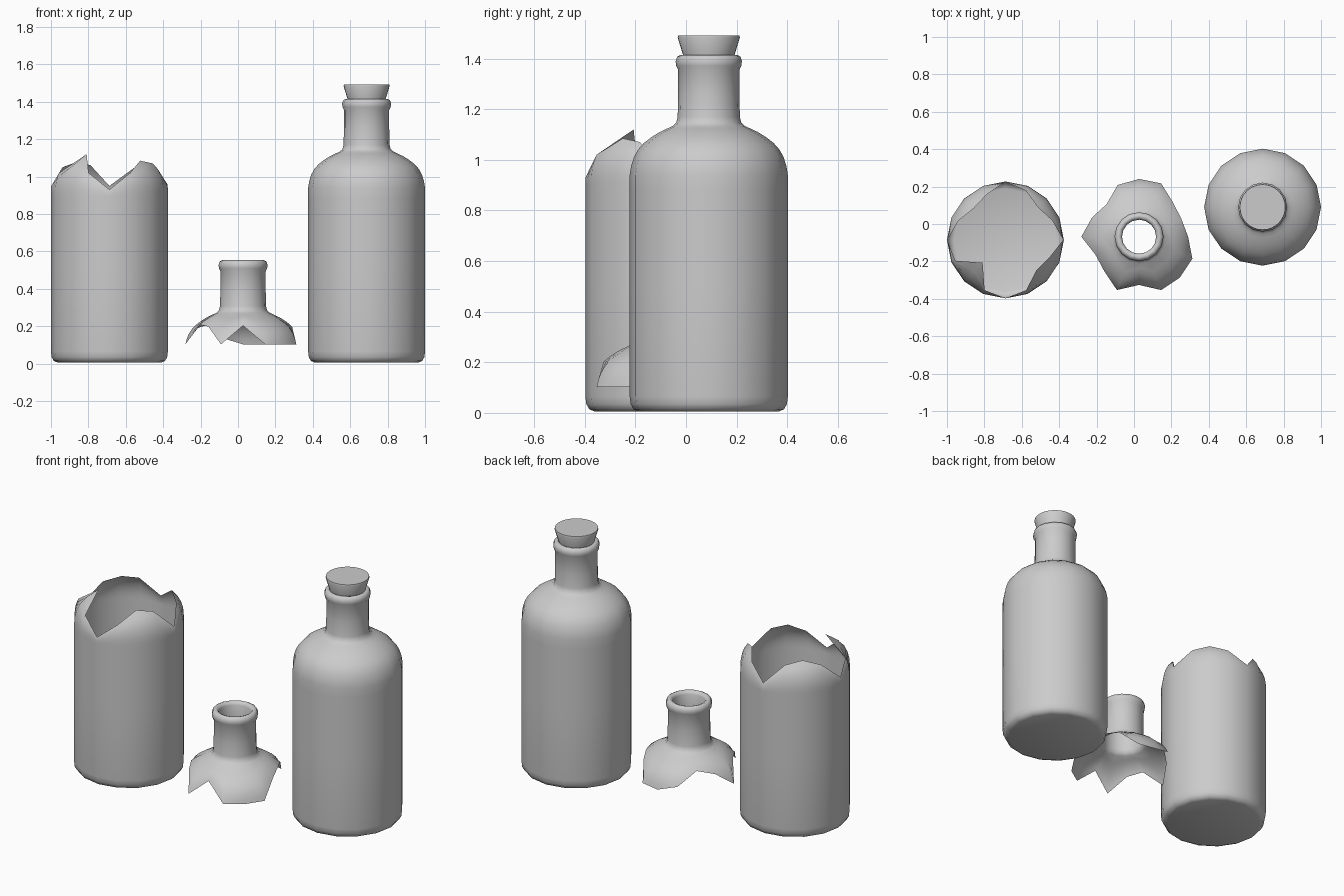
import bpy, bmesh
from math import cos, sin, radians, tau

if "Cube" in bpy.data.objects:
    bpy.data.objects.remove(bpy.data.objects["Cube"])

SIDES = 16

# bottle half-profile (radius, z)
BASE = [(0.275, 0.005), (0.297, 0.014), (0.309, 0.035), (0.3125, 0.065), (0.3125, 0.5), (0.3125, 0.88)]
SHOULDER = [(0.3125, 0.88), (0.3125, 0.94), (0.307, 0.975), (0.296, 1.01), (0.280, 1.04),
            (0.256, 1.067), (0.226, 1.090), (0.194, 1.110), (0.164, 1.124), (0.143, 1.134)]
NECK = [(0.129, 1.146), (0.123, 1.17), (0.121, 1.26), (0.121, 1.355), (0.129, 1.372),
        (0.131, 1.39), (0.125, 1.408), (0.112, 1.415), (0.099, 1.411), (0.091, 1.395), (0.091, 1.3)]


def radius_at(z):
    for (r0, z0), (r1, z1) in zip(SHOULDER, SHOULDER[1:]):
        if z <= z1:
            return r0 + (r1 - r0) * (z - z0) / (z1 - z0)
    return SHOULDER[-1][0]


def shoulder_run(z0, z1, n=7):
    zs = [z0 + (z1 - z0) * i / (n - 1) for i in range(n)]
    return [(radius_at(z), z) for z in zs]


def build(name, columns, loc, cap_bottom=False, cap_top=False, angle=50):
    """Skin a closed ring of equal-length (radius, z) columns."""
    bm = bmesh.new()
    n = len(columns)
    grid = [[bm.verts.new((r * cos(tau * k / n), r * sin(tau * k / n), z)) for r, z in col]
            for k, col in enumerate(columns)]
    for k in range(n):
        a, b = grid[k], grid[(k + 1) % n]
        for i in range(len(a) - 1):
            bm.faces.new((a[i], b[i], b[i + 1], a[i + 1]))
    if cap_bottom:
        bm.faces.new([c[0] for c in reversed(grid)])
    if cap_top:
        bm.faces.new([c[-1] for c in grid])
    me = bpy.data.meshes.new(name)
    bm.to_mesh(me)
    bm.free()
    ob = bpy.data.objects.new(name, me)
    ob.location = loc
    bpy.context.collection.objects.link(ob)
    bpy.ops.object.select_all(action='DESELECT')
    ob.select_set(True)
    bpy.context.view_layer.objects.active = ob
    bpy.ops.object.shade_smooth_by_angle(angle=radians(angle))
    return ob


# intact bottle with its stopper
whole = (0.6875, 0.09, 0)
build("whole_bottle", [BASE + SHOULDER[1:] + NECK] * SIDES, whole, cap_bottom=True)
build("cork", [[(0.088, 1.34), (0.102, 1.415), (0.123, 1.484), (0.121, 1.492)]] * 32, whole,
      cap_bottom=True, cap_top=True)

# broken body: break height for each column, counter-clockwise from +x
body_cut = [0.96, 1.05, 1.075, 1.03, 0.95, 1.06, 1.08, 1.05,
            0.95, 1.02, 1.12, 1.02, 0.93, 1.02, 1.085, 1.07]
build("broken_body", [BASE + shoulder_run(0.88, c)[1:] for c in body_cut],
      (-0.6875, -0.085, 0), cap_bottom=True)

# broken-off neck with jagged shoulder remains
neck_cut = [1.06, 1.075, 1.065, 0.965, 0.965, 1.0, 1.075, 1.05,
            0.965, 1.07, 1.06, 0.965, 1.065, 0.965, 0.965, 0.965]
build("broken_neck", [shoulder_run(c, 1.134) + NECK for c in neck_cut], (0.027, -0.068, -0.862))
